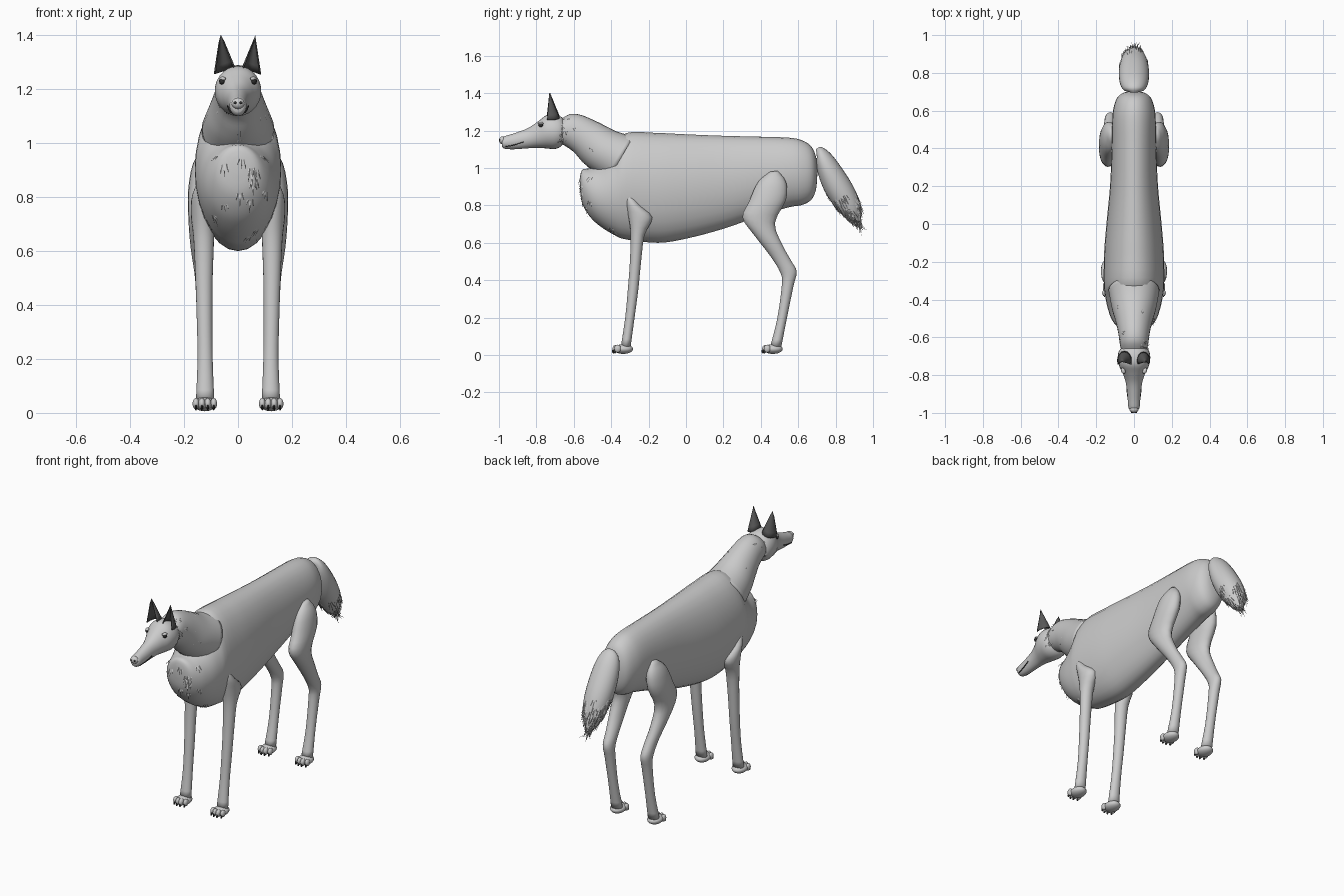
import bpy, math, random
from mathutils import Vector

if "Cube" in bpy.data.objects:
    bpy.data.objects.remove(bpy.data.objects["Cube"])
random.seed(4)


def material(name, value):
    m = bpy.data.materials.new(name)
    m.use_nodes = True
    col = (value, value, value, 1)
    m.diffuse_color = col
    m.node_tree.nodes["Principled BSDF"].inputs["Base Color"].default_value = col
    return m


FUR = material("light grey fur", 0.6)
EAR = material("dark grey ear", 0.1)
DARK = material("near black", 0.03)


def make(name, verts, faces, mat, smooth=True):
    me = bpy.data.meshes.new(name)
    me.from_pydata(verts, [], faces)
    me.materials.append(mat)
    for p in me.polygons:
        p.use_smooth = smooth
    ob = bpy.data.objects.new(name, me)
    bpy.context.collection.objects.link(ob)
    return ob


def spline(rows, steps):
    """Catmull-Rom through rows of any width."""
    out = []
    n = len(rows)
    for i in range(n - 1):
        a, b, c, d = (rows[max(0, min(n - 1, k))] for k in (i - 1, i, i + 1, i + 2))
        for s in range(steps):
            t = s / steps
            out.append([0.5 * (2 * q + (r - p) * t + (2 * p - 5 * q + 4 * r - e) * t * t
                               + (3 * q - p - 3 * r + e) * t ** 3)
                        for p, q, r, e in zip(a, b, c, d)])
    return out + [list(rows[-1])]


def loft(name, rows, mat=FUR, steps=4, sides=28):
    """Rows: x centre, lower/front outline y z, upper/back outline y z, half width."""
    verts, faces = [], []
    rings = spline(rows, steps)
    for x, y1, z1, y2, z2, w in rings:
        mid = Vector((x, (y1 + y2) / 2, (z1 + z2) / 2))
        up = Vector((0, (y2 - y1) / 2, (z2 - z1) / 2))
        for k in range(sides):
            a = math.tau * k / sides
            verts.append(mid + up * math.cos(a) + Vector((w * math.sin(a), 0, 0)))
    for r in range(len(rings) - 1):
        for k in range(sides):
            j = (k + 1) % sides
            faces.append((r * sides + k, r * sides + j, (r + 1) * sides + j, (r + 1) * sides + k))
    faces.append(list(range(sides))[::-1])
    faces.append([(len(rings) - 1) * sides + k for k in range(sides)])
    ob = make(name, verts, faces, mat)
    # turn the skin outward whichever way the path runs
    q = ob.data.polygons[len(ob.data.polygons) // 2]
    ring = [Vector(v) for v in verts[(q.index // sides) * sides:][:sides]]
    if q.normal.dot(q.center - sum(ring, Vector()) / sides) < 0:
        ob.data.flip_normals()
    return ob


def ball(name, loc, size, mat=FUR, rot=(0, 0, 0)):
    bpy.ops.mesh.primitive_uv_sphere_add(segments=20, ring_count=12, location=loc, rotation=rot)
    ob = bpy.context.object
    ob.name, ob.scale = name, size
    ob.data.materials.append(mat)
    bpy.ops.object.shade_smooth()
    return ob


def tufts(name, skin, rule, count, flow, length, width, lift):
    """Pointed three-blade tufts lying along the skin."""
    spots = [p for p in skin.data.polygons if len(p.vertices) == 4 and rule(p.center, p.normal)]
    verts, faces = [], []
    for p in random.sample(spots, min(count, len(spots))):
        n = p.normal
        d = Vector(flow)
        d = (d - n * d.dot(n)).normalized()
        side = n.cross(d)
        for k in (-1, 0, 1):
            size = length * random.uniform(0.6, 1.1) * (1 if k == 0 else 0.75)
            base = p.center + side * k * width * 0.7 - n * 0.004
            tip = base + d * size + n * lift * size + side * k * width * 0.6
            i = len(verts)
            verts += [base - side * width / 2, base + side * width / 2, tip,
                      base + n * width * 0.35 + d * size * 0.2]
            faces += [(i, i + 3, i + 2), (i + 3, i + 1, i + 2), (i, i + 1, i + 3), (i, i + 2, i + 1)]
    make(name, verts, faces, FUR, False)


# Torso with deep chest
body = [(-.567, .89, .95, .02), (-.555, .81, .99, .075), (-.51, .735, 1.0, .115),
        (-.45, .682, 1.03, .138), (-.38, .64, 1.11, .153), (-.32, .618, 1.187, .16),
        (-.15, .6, 1.187, .158), (0, .622, 1.18, .146), (.2, .675, 1.172, .127),
        (.4, .745, 1.167, .118), (.55, .79, 1.162, .115), (.62, .802, 1.148, .107),
        (.67, .83, 1.115, .088), (.695, .885, 1.06, .055), (.702, .96, 1.0, .015)]
torso = loft("torso", [(0, y, b, y, t, w) for y, b, t, w in body])

# Neck and head
neck = loft("neck", [(0, -.42, .93, -.28, 1.17, .135), (0, -.51, .995, -.37, 1.195, .118),
                     (0, -.56, 1.04, -.47, 1.245, .097), (0, -.60, 1.085, -.56, 1.283, .083),
                     (0, -.65, 1.12, -.62, 1.288, .075), (0, -.68, 1.13, -.67, 1.26, .065)])
head = loft("head", [(0, -.65, 1.17, -.645, 1.23, .035), (0, -.665, 1.12, -.66, 1.268, .073),
                     (0, -.70, 1.102, -.70, 1.285, .086), (0, -.75, 1.105, -.745, 1.282, .08),
                     (0, -.80, 1.108, -.79, 1.25, .058), (0, -.85, 1.105, -.845, 1.213, .042),
                     (0, -.92, 1.1, -.92, 1.185, .034), (0, -.97, 1.103, -.97, 1.17, .03),
                     (0, -.985, 1.115, -.985, 1.16, .02)])
ball("nose", (0, -.981, 1.148), (.024, .019, .021))

for s, label in ((1, "left"), (-1, "right")):
    ball(label + "_nostril", (s * .011, -.997, 1.15), (.006, .004, .005), DARK)
    ball(label + "_eye", (s * .06, -.777, 1.23), (.009, .013, .012), DARK, (0, 0, s * -.5))
    ball(label + "_eyelid", (s * .057, -.777, 1.239), (.01, .016, .008), FUR, (0, 0, s * -.5))
    # Mouth line
    loft(label + "_mouth", [(s * .024, -.965, 1.112, -.965, 1.117, .004),
                            (s * .031, -.92, 1.12, -.92, 1.125, .004),
                            (s * .037, -.87, 1.136, -.87, 1.141, .004)], DARK, 3, 8)
    # Cupped ear: an open cone with a leaning tip
    rim, verts, faces, n, rows = [], [], [], 10, 5
    for k in range(n + 1):
        a = math.pi * (k / n * 1.3 - .15)
        rim.append(Vector((s * (.05 + .036 * math.cos(a)), -.722 + .046 * math.sin(a),
                           1.268 - .012 * math.cos(a))))
    tip = Vector((s * .064, -.73, 1.4))
    for r in range(rows):
        verts += [p.lerp(tip, r / rows) for p in rim]
    verts.append(tip)
    for r in range(rows - 1):
        for k in range(n):
            i = r * (n + 1) + k
            faces.append((i, i + 1, i + n + 2, i + n + 1))
    top = (rows - 1) * (n + 1)
    faces += [(top + k, top + k + 1, len(verts) - 1) for k in range(n)]
    ear = make(label + "_ear", verts, faces, EAR)
    ear.modifiers.new("thickness", "SOLIDIFY").thickness = .004

    # Legs
    loft(label + "_front_leg", [(s * .125, -.325, .885, -.30, .875, .012),
                                (s * .132, -.322, .82, -.245, .80, .037),
                                (s * .132, -.308, .74, -.18, .735, .043),
                                (s * .127, -.296, .65, -.222, .64, .038),
                                (s * .126, -.300, .5, -.24, .5, .032),
                                (s * .124, -.311, .35, -.255, .35, .029),
                                (s * .122, -.325, .2, -.275, .2, .028),
                                (s * .122, -.348, .045, -.296, .045, .034)], steps=3, sides=20)
    loft(label + "_hind_leg", [(s * .115, .45, .98, .49, .985, .015),
                               (s * .125, .385, .925, .535, .925, .042),
                               (s * .135, .337, .82, .535, .83, .05),
                               (s * .138, .302, .735, .475, .705, .046),
                               (s * .137, .365, .64, .515, .59, .039),
                               (s * .128, .45, .53, .565, .50, .033),
                               (s * .125, .505, .44, .592, .445, .031),
                               (s * .123, .512, .37, .575, .37, .029),
                               (s * .122, .487, .19, .54, .2, .027),
                               (s * .122, .45, .045, .51, .045, .033)], steps=3, sides=20)

    # Paws with toes and claws
    for y, leg in ((-.335, "front"), (.465, "hind")):
        tag = f"{label}_{leg}_"
        ball(tag + "paw", (s * .123, y, .032), (.042, .052, .026))
        for k in range(4):
            u = k - 1.5
            x, front = s * .123 + u * .022, y - .044 + abs(u) * .009
            ball(tag + "toe", (x, front, .034), (.0125, .018, .021))
            ball(tag + "claw", (x, front - .014, .02), (.004, .008, .011), DARK)

# Tail with ragged brush
tail = loft("tail", [(0, .70, 1.06, .695, 1.1, .02), (0, .698, 1.01, .725, 1.112, .055),
                     (0, .715, .94, .78, 1.07, .075), (0, .75, .86, .85, .975, .08),
                     (0, .81, .775, .9, .89, .072), (0, .87, .72, .93, .81, .052),
                     (0, .915, .7, .935, .74, .015)])
tufts("tail_brush", tail, lambda c, n: c.z < .9, 60, (0, .42, -.9), .105, .012, .08)

# Fur tufts on chest, neck and cheeks
tufts("chest_tufts", torso, lambda c, n: c.y < -.3 and n.y < -.25 and c.z < .97 and abs(c.x) < .12,
      16, (0, -.1, -1), .06, .012, .25)
tufts("neck_tufts", neck, lambda c, n: c.y < -.44 and c.z > 1.02, 24, (0, .4, -1), .04, .009, .15)
tufts("cheek_tufts", head, lambda c, n: c.y > -.71 and abs(c.x) > .045, 14, (0, 1, -.3), .04, .008, .3)
